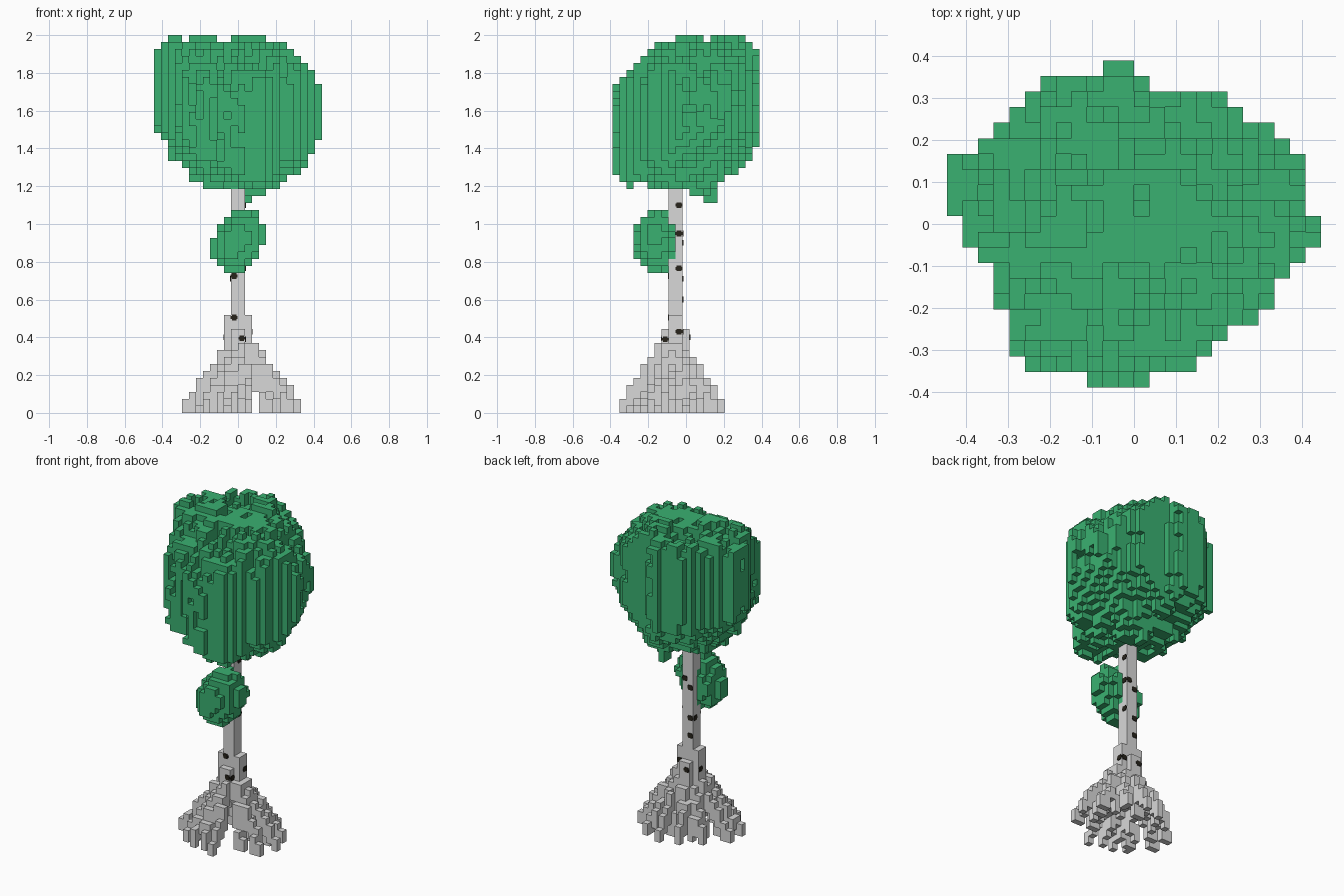
import bpy, bmesh, math, random
from mathutils import Vector, noise

random.seed(7)
if "Cube" in bpy.data.objects:
    bpy.data.objects.remove(bpy.data.objects["Cube"])

V = 2 / 54                      # edge length of one block
NX, NY = 12, 10.5               # half extents in blocks


def material(name, rgb):
    m = bpy.data.materials.new(name)
    m.use_nodes = True
    m.diffuse_color = (*rgb, 1)
    m.node_tree.nodes["Principled BSDF"].inputs["Base Color"].default_value = (*rgb, 1)
    return m


LEAF = material("leaf green", (0.042, 0.44, 0.165))
BARK = material("pale bark", (0.69, 0.69, 0.69))
DARK = material("dark bark", (0.02, 0.017, 0.011))


def add_object(name, bm, mat):
    mesh = bpy.data.meshes.new(name)
    bm.to_mesh(mesh)
    bm.free()
    mesh.materials.append(mat)
    obj = bpy.data.objects.new(name, mesh)
    bpy.context.collection.objects.link(obj)


def world(i, j, k):
    return Vector(((i - NX) * V, (j - NY) * V, k * V))


def cell_at(x, y, z):
    return math.floor(x / V + NX), math.floor(y / V + NY), math.floor(z / V)


def blocks(name, cells, mat):
    """Skin a set of block cells with the exposed faces only."""
    bm = bmesh.new()
    verts = {}

    def vert(p):
        if p not in verts:
            verts[p] = bm.verts.new(world(*p))
        return verts[p]

    for c in sorted(cells):
        for axis in range(3):
            u, w = (axis + 1) % 3, (axis + 2) % 3
            for side in (0, 1):
                near = list(c)
                near[axis] += 2 * side - 1
                if tuple(near) in cells:
                    continue
                ring = []
                for a, b in ((0, 0), (1, 0), (1, 1), (0, 1)):
                    p = list(c)
                    p[axis] += side
                    p[u] += a
                    p[w] += b
                    ring.append(vert(tuple(p)))
                bm.faces.new(ring if side else ring[::-1])
    add_object(name, bm, mat)


def clamp(t):
    return max(0.0, min(1.0, t))


# Crown: block columns inside a plan outline, first and last column per row
outline = [(9, 13), (5, 16), (4, 17), (4, 18), (4, 20), (3, 21), (3, 21),
           (3, 22), (2, 23), (1, 24), (1, 24), (0, 23), (0, 23), (0, 23),
           (0, 23), (2, 22), (3, 21), (4, 19), (5, 18), (6, 13), (10, 12)]
crown = set()
for j, (first, last) in enumerate(outline):
    for i in range(first, last):
        x, y, _ = world(i + 0.5, j + 0.5, 0)
        d = min(1.0, math.hypot(x / 0.445, y / 0.39))
        bump = noise.noise(Vector((i * 0.55, j * 0.55, 3.3)))
        # the top slopes down to the front and to one side
        top = 54.3 - math.hypot(max(0, -0.06 - y) * 20, max(0, x - 0.15) * 16)
        top -= 1.7 * d ** 6 + 3.5 * max(0, bump + 0.1) + random.choice((0, 0, 0, 1))
        if math.hypot(x + 0.13, y - 0.2) < 0.1:     # dip between the two crests
            top -= 2
        crest = (-0.37 < x < -0.11 and -0.06 < y < 0.1) or (-0.04 < x < 0.15 and 0.13 < y < 0.31)
        top = min(top, 54 if crest else 53)
        # the underside hangs low at the front and rises elsewhere
        front = clamp((0.1 * x - y) / 0.37) ** 1.3
        low = 32.3 + (6.5 - 4 * min(x, 0)) * (1 - front) * d ** 2.5
        low += 3 * clamp((x - y - 0.42) / 0.15) + 1.8 * bump
        if y > 0.18:
            low = max(low, 35 + 2 * bump)
        if math.hypot(x - 0.08, y - 0.1) < 0.1:     # drooping patch
            low -= 1.5
        # rounded corners with ragged gaps in the outer layer
        corner = clamp((abs(x + y) - 0.3) / 0.25)
        low += 4 * corner
        if x + y > 0:
            top -= 3 * corner
        for k in range(max(31, round(low)), round(top)):
            gap = noise.noise(Vector((i * 0.6, j * 0.6, k * 0.3))) > 0.2
            if not (gap and corner > 0.15 and d > 0.85):
                crown.add((i, j, k))
crown |= {(13, 13, 30), (13, 14, 30)}
blocks("crown", crown, LEAF)

# Small leaf cluster on the front of the trunk, tilted down to one side
cluster = set()
for i in range(8, 16):
    for j in range(3, 9):
        for k in range(20, 29):
            x, y, z = world(i + 0.5, j + 0.5, k + 0.5)
            spread = (x / 0.15, (y + 0.16) / 0.122, (z - 0.91 - 0.3 * x) / 0.17)
            if sum(abs(s) ** 1.75 for s in spread) < 1.0 + 0.1 * noise.noise(Vector((i, j, k)) * 0.7):
                cluster.add((i, j, k))
blocks("leaf_cluster", cluster, LEAF)

# Trunk: square shaft with a thicker foot
trunk = {(i, j, k) for i in (11, 12) for j in (8, 9) for k in range(7, 33)}
trunk |= {(i, j, k) for i in (10, 13) for j in (8, 9) for k in range(7, 14)}
trunk |= {(i, 7, k) for i in (11, 12) for k in range(7, 12)}
trunk |= {(i, 10, k) for i in (11, 12) for k in range(7, 12)}
blocks("trunk", trunk, BARK)

# Roots: thin stepped arms, long and short in turn, with hanging tips
roots = set()
ROOTS = 26
STEPS = 40
for n in range(ROOTS):
    angle = n * math.tau / ROOTS
    if abs(angle - math.tau + 1.1) < 0.2:           # opening at the front
        continue
    reach = 1.0 if n % 2 == 0 else random.uniform(0.5, 0.85)
    reach *= 1 - 0.12 * math.sin(2 * angle) ** 2
    sway = random.uniform(-0.12, 0.12) * abs(math.sin(2 * angle))
    for s in range(STEPS + 1):
        t = s / STEPS
        r = 0.055 + 0.245 * reach * t
        a = angle + sway * t
        i, j, k = cell_at(0.018 + r * math.cos(a),
                          -0.074 + r * math.sin(a) * 0.87, 0.35 - 0.3 * t)
        roots |= {(i, j, max(0, k - q)) for q in range(2)}
blocks("roots", roots - trunk, BARK)


# Bark marks: thin notched plates, grouped by the side they sit on
def plate(bm, center, axis, width, height, depth):
    size = [width, width, height]
    size[axis] = depth
    ret = bmesh.ops.create_cube(bm, size=1)
    for v in ret["verts"]:
        v.co = Vector(center) + Vector([v.co[n] * size[n] for n in range(3)])


def bark_marks(name, axis, marks):
    bm = bmesh.new()
    for face, along, z in marks:
        center = (face, along, z) if axis == 0 else (along, face, z)
        plate(bm, center, axis, 0.026, 0.03, 0.008)
        plate(bm, center, axis, 0.037, 0.015, 0.006)
    add_object(name, bm, DARK)


S, W = V, 2 * V                                   # shaft and foot half widths
FRONT, BACK = -2.5 * V, -0.5 * V
bark_marks("front_marks", 1, [(FRONT, -0.02, 0.725), (FRONT, -0.02, 0.505),
                              (FRONT - V, 0.02, 0.395)])
bark_marks("back_marks", 1, [(BACK, 0.02, 0.95), (BACK, -0.018, 0.9), (BACK, -0.018, 0.71),
                             (BACK, -0.018, 0.6), (BACK, 0.055, 0.43), (BACK + V, -0.018, 0.4)])
bark_marks("left_marks", 0, [(S, -0.038, 1.1), (S, -0.038, 0.95), (S, -0.038, 0.765),
                             (W, -0.038, 0.43), (S, -0.11, 0.39)])
bark_marks("right_marks", 0, [(-S, -0.038, 0.71), (-W, -0.038, 0.4)])
